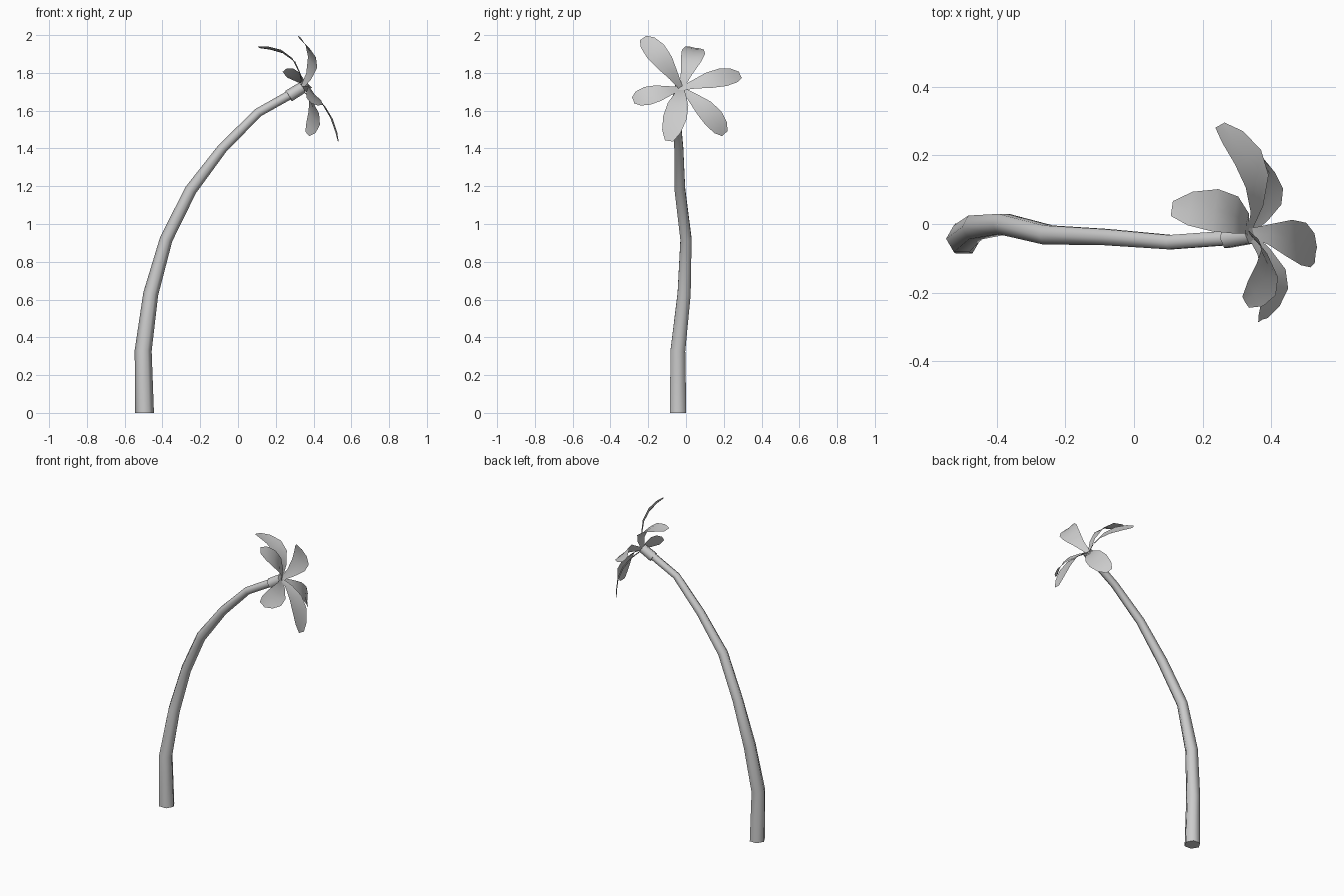
import bpy
import bmesh
import math
from mathutils import Vector

if "Cube" in bpy.data.objects:
    bpy.data.objects.remove(bpy.data.objects["Cube"])

grey = bpy.data.materials.new("plain grey")
grey.use_nodes = True
grey.diffuse_color = (0.6, 0.6, 0.6, 1)
grey.node_tree.nodes["Principled BSDF"].inputs["Base Color"].default_value = (0.6, 0.6, 0.6, 1)


def finish(name, bm, flat_ngons=True):
    """Turn a bmesh into a named, smooth-shaded object; end caps stay flat."""
    for face in bm.faces:
        face.smooth = len(face.verts) <= 4
    mesh = bpy.data.meshes.new(name)
    bm.to_mesh(mesh)
    bm.free()
    mesh.materials.append(grey)
    obj = bpy.data.objects.new(name, mesh)
    bpy.context.collection.objects.link(obj)
    return obj


def tube(name, stations, sides=6):
    """Sweep a polygon along (x, y, z, radius) stations, with closed ends."""
    bm = bmesh.new()
    points = [Vector(s[:3]) for s in stations]
    rings = []
    for i, (p, s) in enumerate(zip(points, stations)):
        tangent = points[min(i + 1, len(points) - 1)] - points[max(i - 1, 0)]
        if p.z == 0:
            tangent = Vector((0, 0, 1))
        side = Vector((0, 1, 0)).cross(tangent).normalized()
        across = tangent.cross(side).normalized()
        angles = [math.tau * k / sides for k in range(sides)]
        rings.append([bm.verts.new(p + s[3] * (math.cos(a) * side + math.sin(a) * across))
                      for a in angles])
    for low, high in zip(rings, rings[1:]):
        for k in range(sides):
            n = (k + 1) % sides
            bm.faces.new((low[k], low[n], high[n], high[k]))
    bm.faces.new(rings[0][::-1])
    bm.faces.new(rings[-1])
    return finish(name, bm)


# Curved stem and the collar under the flower
tube("stem", [
    (-0.495, -0.042, 0, 0.05), (-0.502, -0.043, 0.33, 0.045),
    (-0.462, -0.01, 0.63, 0.04), (-0.38, 0.0, 0.92, 0.034),
    (-0.25, -0.032, 1.18, 0.032), (-0.083, -0.038, 1.40, 0.027),
    (0.107, -0.053, 1.59, 0.024), (0.285, -0.04, 1.69, 0.024)])
tube("collar", [(0.268, -0.041, 1.677, 0.033), (0.34, -0.03, 1.722, 0.031)])

# Petals: each follows a curve from the hub through a middle point to its tip
HUB = Vector((0.335, -0.025, 1.717))
FACING = Vector((0.77, 0, 0.64))
PROFILE = [(0, 0.012), (0.2, 0.03), (0.45, 0.055), (0.68, 0.063), (0.88, 0.05), (1, 0.022)]


def petal(name, middle, tip):
    middle, tip = Vector(middle), Vector(tip)
    control = 2 * middle - (HUB + tip) / 2
    across = (tip - HUB).cross(FACING).normalized()
    bm = bmesh.new()
    rows = []
    for t, half in PROFILE:
        centre = (1 - t) ** 2 * HUB + 2 * t * (1 - t) * control + t * t * tip
        tangent = (1 - t) * (control - HUB) + t * (tip - control)
        sink = across.cross(tangent).normalized() * half * 0.1
        rows.append([bm.verts.new(centre + across * half * k - sink * (1 - abs(k)))
                     for k in (-1, 0, 1)])
    for a, b in zip(rows, rows[1:]):
        for k in (0, 1):
            bm.faces.new((a[k], a[k + 1], b[k + 1], b[k]))
    return finish(name, bm)


petal("petal_upper_front", (0.395, -0.125, 1.87), (0.325, -0.228, 1.985))
petal("petal_top", (0.285, 0.03, 1.88), (0.11, 0.045, 1.935))
petal("petal_upper_back", (0.355, 0.14, 1.765), (0.25, 0.288, 1.79))
petal("petal_lower_back", (0.405, 0.105, 1.605), (0.367, 0.205, 1.478))
petal("petal_bottom", (0.463, -0.045, 1.62), (0.53, -0.09, 1.44))
petal("petal_lower_front", (0.41, -0.16, 1.69), (0.375, -0.28, 1.655))
